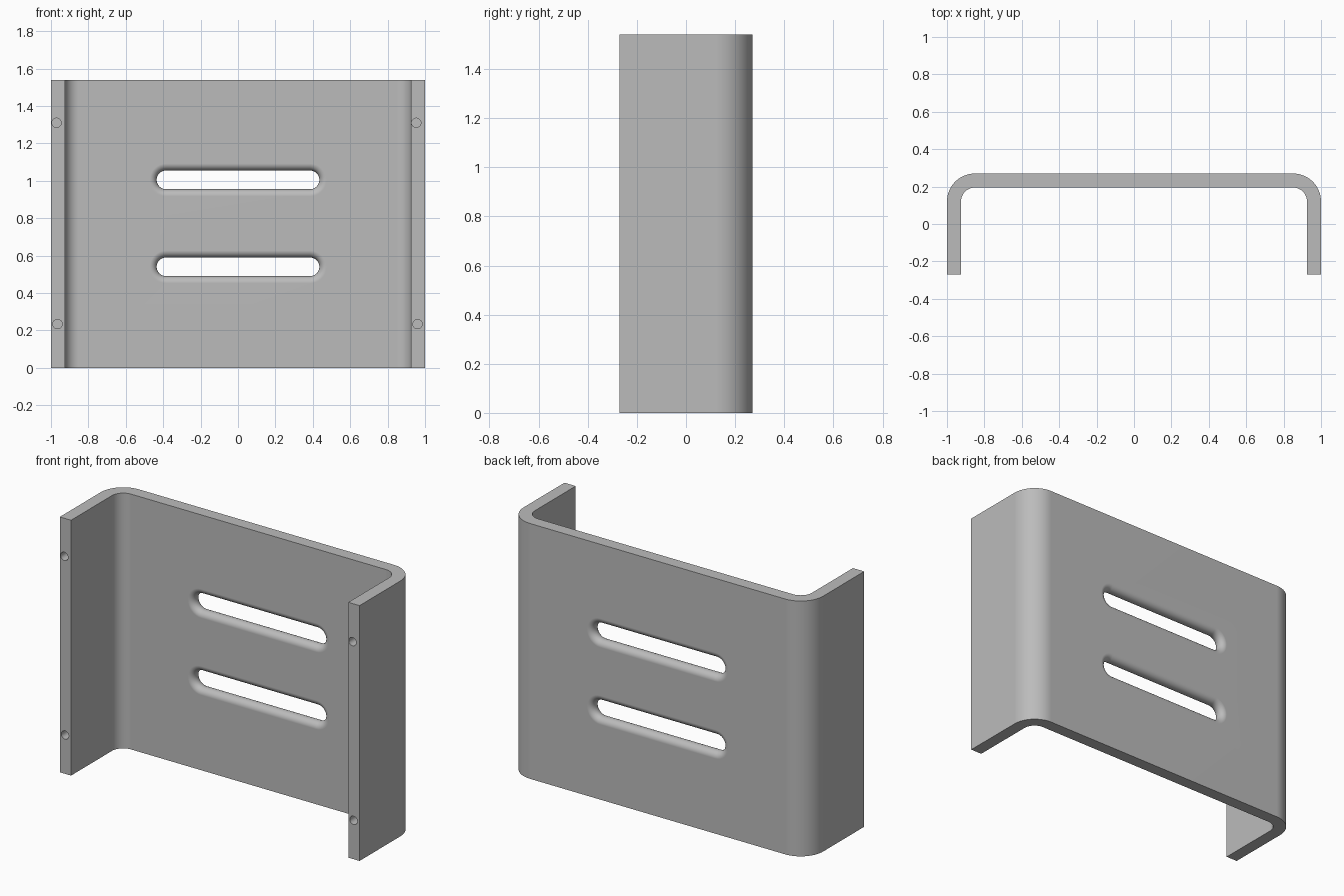
import bpy
import bmesh
from math import cos, sin, pi

cube = bpy.data.objects.get("Cube")
if cube:
    bpy.data.objects.remove(cube, do_unlink=True)

HEIGHT, DEPTH, THICK = 1.54, 0.27, 0.075
BEND = 0.15          # outer bend radius
ROUND = THICK / 2    # rounding of the slot rims

steel = bpy.data.materials.new("plain grey")
steel.use_nodes = True
grey = (0.5, 0.5, 0.5, 1)
steel.diffuse_color = grey
steel.node_tree.nodes["Principled BSDF"].inputs["Base Color"].default_value = grey


def loft(name, rings):
    """Solid through a list of matching closed rings, capped at both ends."""
    bm = bmesh.new()
    rows = [[bm.verts.new(p) for p in ring] for ring in rings]
    n = len(rows[0])
    for a, b in zip(rows, rows[1:]):
        for i in range(n):
            j = (i + 1) % n
            bm.faces.new((a[i], a[j], b[j], b[i]))
    bm.faces.new(rows[0][::-1])
    bm.faces.new(rows[-1])
    bmesh.ops.recalc_face_normals(bm, faces=bm.faces)
    mesh = bpy.data.meshes.new(name)
    bm.to_mesh(mesh)
    bm.free()
    mesh.materials.append(steel)
    obj = bpy.data.objects.new(name, mesh)
    bpy.context.collection.objects.link(obj)
    return obj


def half_outline(inset):
    """Right half of the channel outline, from front tip round to the back."""
    radius = BEND - inset
    cx, cy = 1 - BEND, DEPTH - BEND
    arc = [(cx + radius * cos(a), cy + radius * sin(a))
           for a in (pi / 2 * i / 16 for i in range(17))]
    return [(1 - inset, -DEPTH)] + arc


def stadium(y, z, half_length, radius, steps=16):
    """Slot outline in the plane at depth y."""
    ring = []
    for side in (1, -1):
        for i in range(steps + 1):
            a = -pi / 2 + pi * i / steps
            ring.append((side * (half_length + radius * cos(a)), y,
                         z + side * radius * sin(a)))
    return ring


# Bent channel plate
outer, inner = half_outline(0), half_outline(THICK)
profile = outer + [(-x, y) for x, y in reversed(outer)]
profile += [(-x, y) for x, y in inner] + inner[::-1]
plate = loft("bent_plate", [[(x, y, z) for x, y in profile] for z in (0, HEIGHT)])

# Slot cutters flare towards both faces so the rims come out rounded
cutters = []
middle = DEPTH - THICK / 2
for z in (0.54, 1.005):
    flare = [(middle + ROUND * sin(a), 0.05 + ROUND * (1 - cos(a)))
             for a in (pi * (i / 16 - 0.5) for i in range(17))]
    flare = [(flare[0][0] - 0.02, flare[0][1])] + flare
    flare.append((flare[-1][0] + 0.02, flare[-1][1]))
    cutters.append(loft("slot_cutter", [stadium(y, z, 0.385, r) for y, r in flare]))

# Screw hole cutters in the front edges of the flanges
for x, z in ((-0.97, 1.31), (0.953, 1.31), (-0.965, 0.234), (0.96, 0.234)):
    circle = [(x + 0.025 * cos(a), z + 0.025 * sin(a))
              for a in (2 * pi * i / 24 for i in range(24))]
    cutters.append(loft("hole_cutter", [[(u, y, v) for u, v in circle]
                                        for y in (-DEPTH - 0.05, -DEPTH + 0.1)]))

bpy.ops.object.select_all(action='DESELECT')
plate.select_set(True)
bpy.context.view_layer.objects.active = plate
for cutter in cutters:
    cutter.hide_render = True
    cut = plate.modifiers.new("cut", 'BOOLEAN')
    cut.operation = 'DIFFERENCE'
    cut.solver = 'EXACT'
    cut.object = cutter
    bpy.ops.object.modifier_apply(modifier=cut.name)
    bpy.data.objects.remove(cutter, do_unlink=True)

# Smooth bends and rims, flat plate faces
bpy.ops.object.shade_smooth_by_angle(angle=pi / 6)
weighted = plate.modifiers.new("even_shading", 'WEIGHTED_NORMAL')
weighted.keep_sharp = True
